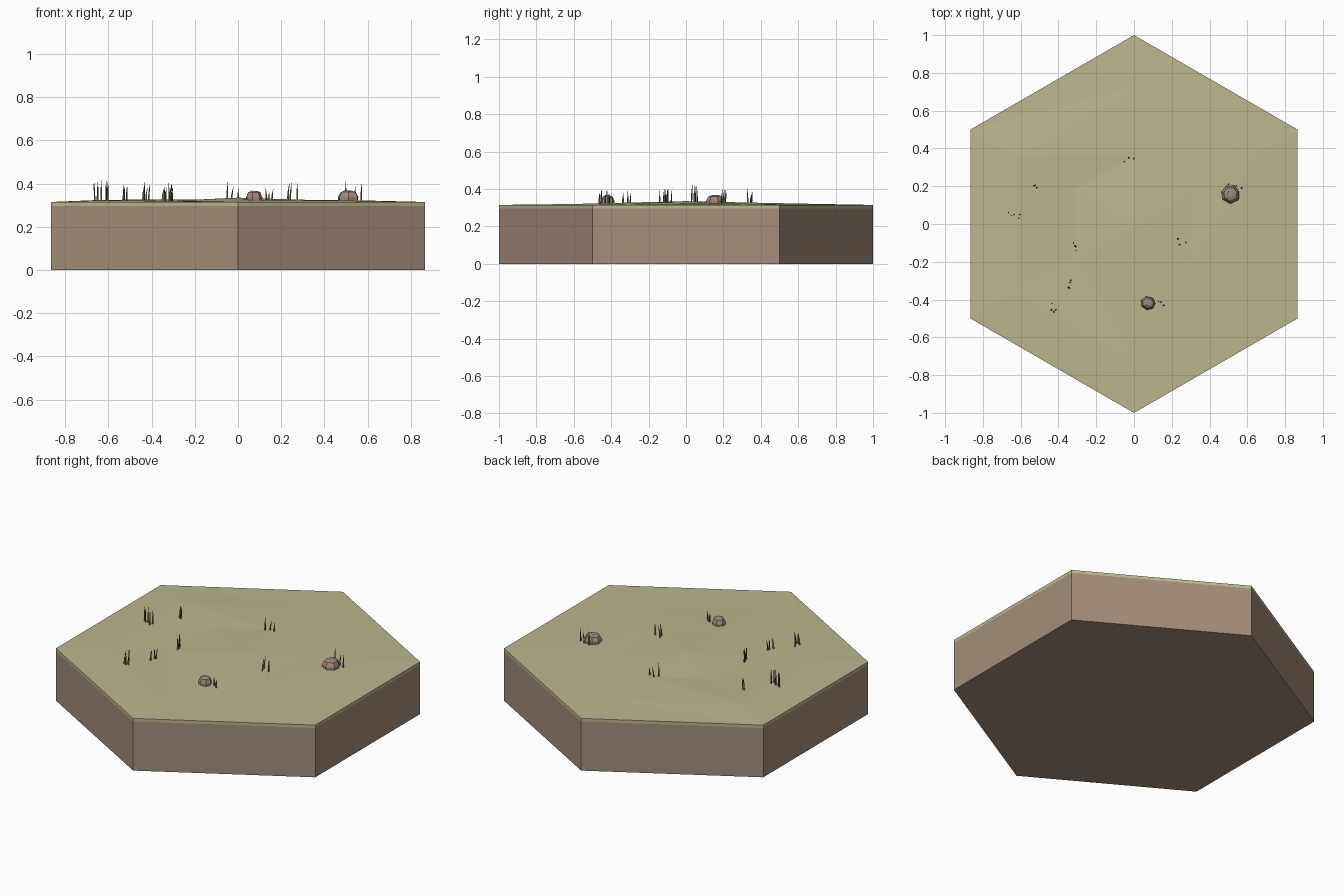
import bpy, bmesh, math, random
from mathutils import Vector

if "Cube" in bpy.data.objects:
    bpy.data.objects.remove(bpy.data.objects["Cube"])

random.seed(4)


def material(name, rgb):
    m = bpy.data.materials.new(name)
    lin = [(c / 255 / 12.92) if c < 11 else ((c / 255 + 0.055) / 1.055) ** 2.4 for c in rgb]
    m.diffuse_color = (*lin, 1)
    m.use_nodes = True
    m.node_tree.nodes["Principled BSDF"].inputs["Base Color"].default_value = m.diffuse_color
    return m


SOIL = material("soil brown", (164, 141, 123))
GRASS = material("dry grass green", (188, 182, 142))
BLADE = material("blade olive", (104, 98, 70))
STONE = material("stone brown", (160, 138, 123))


def make_object(name, bm, mat):
    bmesh.ops.recalc_face_normals(bm, faces=bm.faces)
    mesh = bpy.data.meshes.new(name)
    bm.to_mesh(mesh)
    bm.free()
    mesh.materials.append(mat)
    ob = bpy.data.objects.new(name, mesh)
    bpy.context.collection.objects.link(ob)
    return ob


def ring(bm, radius, heights):
    # six points, first one towards +y, going counter-clockwise
    return [bm.verts.new((-radius * math.sin(i * math.pi / 3),
                          radius * math.cos(i * math.pi / 3), heights[i])) for i in range(6)]


def bridge(bm, a, b):
    n = len(a)
    for i in range(n):
        j = (i + 1) % n
        bm.faces.new((a[i], a[j], b[j], b[i]))


def bridge_tris(bm, a, b):
    n = len(a)
    for i in range(n):
        j = (i + 1) % n
        bm.faces.new((a[i], a[j], b[i]))
        bm.faces.new((a[j], b[j], b[i]))


# hexagonal soil block
bm = bmesh.new()
low, high = ring(bm, 1, [0] * 6), ring(bm, 1, [0.297] * 6)
bridge(bm, low, high)
bm.faces.new(low)
bm.faces.new(high)
make_object("soil_block", bm, SOIL)

# thin turf layer with a gently uneven top
bm = bmesh.new()
under = ring(bm, 1, [0.297] * 6)
edge = ring(bm, 1, [0.315] * 6)
outer = ring(bm, 0.72, [0.320, 0.325, 0.323, 0.317, 0.319, 0.321])
inner = ring(bm, 0.365, [0.327, 0.320, 0.319, 0.326, 0.325, 0.323])
bridge(bm, under, edge)
bridge_tris(bm, edge, outer)
bridge_tris(bm, outer, inner)
peak = bm.verts.new((0, 0, 0.335))
for i in range(6):
    bm.faces.new((inner[i], inner[(i + 1) % 6], peak))
bm.faces.new(under)
make_object("turf", bm, GRASS)


# low faceted stones
def stone(name, x, y, rx, ry, top):
    bm = bmesh.new()
    turn = random.random()
    wobble = [random.uniform(0.86, 1.06) for _ in range(7)]
    rings = []
    for z, s in ((0.31, 0.95), (0.338, 1.0), (top - 0.007, 0.74), (top, 0.36)):
        rings.append([bm.verts.new((x + rx * s * wobble[i] * math.cos(turn + i * math.tau / 7),
                                    y + ry * s * wobble[i] * math.sin(turn + i * math.tau / 7),
                                    z + random.uniform(-0.002, 0.001))) for i in range(7)])
    for a, b in zip(rings, rings[1:]):
        bridge_tris(bm, a, b)
    bm.faces.new(rings[0])
    bm.faces.new(rings[-1])
    make_object(name, bm, STONE)


stone("large_stone", 0.51, 0.16, 0.055, 0.051, 0.368)
stone("small_stone", 0.075, -0.42, 0.04, 0.037, 0.367)

# grass tufts: tallest tip height, then root positions
TUFTS = [
    (0.41, [(-0.05, 0.33), (-0.03, 0.35), (0.0, 0.345)]),
    (0.405, [(-0.53, 0.20), (-0.525, 0.205), (-0.515, 0.19)]),
    (0.425, [(-0.665, 0.06), (-0.65, 0.045), (-0.635, 0.05), (-0.61, 0.03), (-0.605, 0.05)]),
    (0.41, [(-0.32, -0.10), (-0.31, -0.12), (-0.305, -0.14), (-0.315, -0.115)]),
    (0.39, [(-0.34, -0.31), (-0.35, -0.335), (-0.335, -0.30), (-0.345, -0.34)]),
    (0.41, [(-0.435, -0.42), (-0.44, -0.455), (-0.415, -0.455), (-0.425, -0.465)]),
    (0.41, [(0.23, -0.08), (0.24, -0.11), (0.275, -0.10)]),
    (0.385, [(0.13, -0.41), (0.14, -0.415), (0.155, -0.43)]),
    (0.415, [(0.50, 0.21), (0.54, 0.20), (0.57, 0.19)]),
]
for n, (tip, roots) in enumerate(TUFTS):
    bm = bmesh.new()
    for k, (x, y) in enumerate(roots):
        z = tip - (0 if k == 0 else random.uniform(0, 0.03))
        a0 = random.uniform(0, math.tau)
        lean = Vector((random.uniform(-0.003, 0.010), random.uniform(-0.004, 0.007), 0))
        base, mid = [[bm.verts.new((x + lean.x * f + r * math.cos(a0 + i * math.tau / 3),
                                    y + lean.y * f + r * math.sin(a0 + i * math.tau / 3), h))
                      for i in range(3)]
                     for h, r, f in ((0.315, 0.005, 0), (0.315 + (z - 0.315) * 0.5, 0.004, 0.3))]
        top = bm.verts.new((x + lean.x, y + lean.y, z))
        bridge(bm, base, mid)
        for i in range(3):
            bm.faces.new((mid[i], mid[(i + 1) % 3], top))
        bm.faces.new(base)
    make_object(f"grass_tuft_{n + 1}", bm, BLADE)
